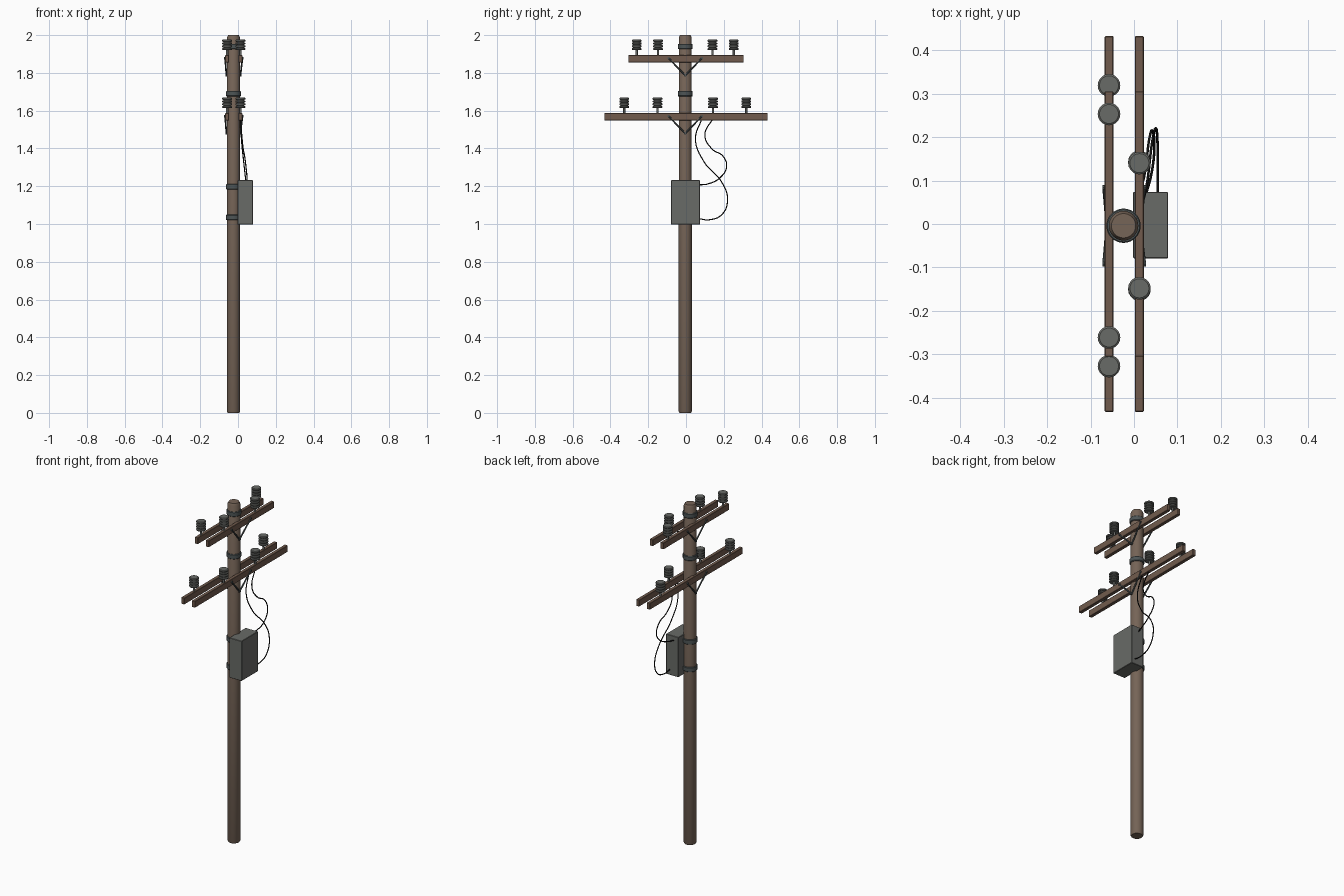
import bpy, math
from mathutils import Vector

if "Cube" in bpy.data.objects:
    bpy.data.objects.remove(bpy.data.objects["Cube"])

def mat(name, r, g, b):
    m = bpy.data.materials.new(name)
    m.diffuse_color = (r, g, b, 1)
    m.use_nodes = True
    m.node_tree.nodes["Principled BSDF"].inputs["Base Color"].default_value = m.diffuse_color
    return m

POLE = mat("pole brown", 0.18, 0.128, 0.095)
ARM = mat("crossarm brown", 0.165, 0.105, 0.075)
GREY = mat("equipment grey", 0.14, 0.145, 0.135)
STEEL = mat("steel grey", 0.075, 0.09, 0.092)
BLACK = mat("cable black", 0.005, 0.005, 0.005)
PX, PY, PR = -0.024, -0.004, 0.034      # pole axis and radius

def finish(name, verts, faces, m, smooth=False):
    me = bpy.data.meshes.new(name)
    me.from_pydata(verts, [], faces)
    me.materials.append(m)
    ob = bpy.data.objects.new(name, me)
    bpy.context.collection.objects.link(ob)
    if smooth:
        bpy.ops.object.select_all(action='DESELECT')
        ob.select_set(True)
        bpy.context.view_layer.objects.active = ob
        bpy.ops.object.shade_smooth_by_angle(angle=math.radians(35))
    return ob

def lathe(name, prof, at, m, n=24):
    """Closed solid of revolution from (radius, z) pairs, bottom to top."""
    v, f = [], []
    for r, z in prof:
        for i in range(n):
            a = 2 * math.pi * i / n
            v.append((at[0] + r * math.cos(a), at[1] + r * math.sin(a), at[2] + z))
    for k in range(len(prof) - 1):
        for i in range(n):
            j = (i + 1) % n
            f.append((k * n + i, k * n + j, k * n + n + j, k * n + n + i))
    f.append(tuple(reversed(range(n))))
    f.append(tuple(range((len(prof) - 1) * n, len(prof) * n)))
    return finish(name, v, f, m, True)

def box(name, lo, hi, m, bevel=0.0):
    v = [(x, y, z) for x in (lo[0], hi[0]) for y in (lo[1], hi[1]) for z in (lo[2], hi[2])]
    f = [(0, 1, 3, 2), (4, 6, 7, 5), (0, 4, 5, 1), (2, 3, 7, 6), (0, 2, 6, 4), (1, 5, 7, 3)]
    ob = finish(name, v, f, m)
    if bevel:
        b = ob.modifiers.new("bevel", 'BEVEL')
        b.width, b.segments = bevel, 1
    return ob

def rod(name, a, b, r, m, n=8):
    a, b = Vector(a), Vector(b)
    q = (b - a).to_track_quat('Z', 'Y')
    ob = lathe(name, [(r, 0), (r, (b - a).length)], (0, 0, 0), m, n)
    ob.location, ob.rotation_mode, ob.rotation_quaternion = a, 'QUATERNION', q
    return ob

def cable(name, pts):
    cu = bpy.data.curves.new(name, 'CURVE')
    cu.dimensions = '3D'
    cu.bevel_depth, cu.bevel_resolution, cu.resolution_u = 0.003, 2, 8
    s = cu.splines.new('BEZIER')
    s.bezier_points.add(len(pts) - 1)
    for p, co in zip(s.bezier_points, pts):
        p.co = co
        p.handle_left_type = p.handle_right_type = 'AUTO'
    cu.materials.append(BLACK)
    bpy.context.collection.objects.link(bpy.data.objects.new(name, cu))

# Pole with chamfered ends
lathe("pole", [(0.031, 0), (PR + 0.001, 0.008), (PR, 1.988), (0.028, 2.0)], (PX, PY, 0), POLE, 32)

# Steel bands around the pole
for i, z in enumerate((1.94, 1.69, 1.197, 1.035)):
    lathe(f"band_{i}", [(0.037, -0.014), (0.0395, -0.011), (0.0395, 0.011), (0.037, 0.014)],
          (PX, PY, z), STEEL, 32)

# Insulator: thin stem then stacked ribs
ins = [(0.006, 0), (0.006, 0.028)]
for k in range(4):
    z = 0.028 + k * 0.0148
    ins += [(0.022, z), (0.026, z + 0.003), (0.026, z + 0.009), (0.022, z + 0.012)]
    if k < 3:
        ins += [(0.019, z + 0.012), (0.019, z + 0.0148)]

# Two levels of paired crossarms with insulators and V braces
for lvl, z0, half, y_back, y_front in (("upper", 1.856, 0.305, 0.257, 0.144),
                                       ("lower", 1.549, 0.432, 0.323, 0.147)):
    for side, x, yi in ((-1, -0.0575, y_back), (1, 0.0125, y_front)):
        tag = f"{lvl}_{'right' if side > 0 else 'left'}"
        box(f"crossarm_{tag}", (x - 0.01, -half, z0), (x + 0.01, half, z0 + 0.038), ARM, 0.0015)
        for s in (-1, 1):
            lathe(f"insulator_{tag}_{s}", ins, (x, PY + s * yi, z0 + 0.036), GREY, 20)
            top = (x + side * 0.011, PY + s * 0.088, z0 + 0.022)
            low = (PX + side * 0.037, PY, z0 - 0.07)
            rod(f"brace_{tag}_{s}", top, low, 0.0045, STEEL)
            rod(f"brace_bolt_{tag}_{s}", (x, top[1], top[2]),
                (x + side * 0.0155, top[1], top[2]), 0.006, STEEL)
        rod(f"pole_bolt_{tag}", (PX, PY, z0 - 0.07),
            (PX + side * 0.042, PY, z0 - 0.07), 0.006, STEEL)

# Equipment box on the pole
box("equipment_box", (-0.002, -0.079, 0.997), (0.0785, 0.074, 1.232), GREY, 0.002)

# Cables from the lower crossarm to the side of the box
cable("long_cable", [(0.013, 0.085, 1.56), (0.018, 0.05, 1.45), (0.03, 0.095, 1.33),
                     (0.042, 0.19, 1.22), (0.05, 0.22, 1.13), (0.054, 0.19, 1.05),
                     (0.055, 0.12, 1.022), (0.055, 0.07, 1.028)])
cable("short_cable", [(0.013, 0.143, 1.56), (0.02, 0.1, 1.47), (0.028, 0.14, 1.395),
                      (0.035, 0.195, 1.36), (0.042, 0.215, 1.305), (0.047, 0.18, 1.245),
                      (0.04, 0.115, 1.212), (0.028, 0.07, 1.207)])
